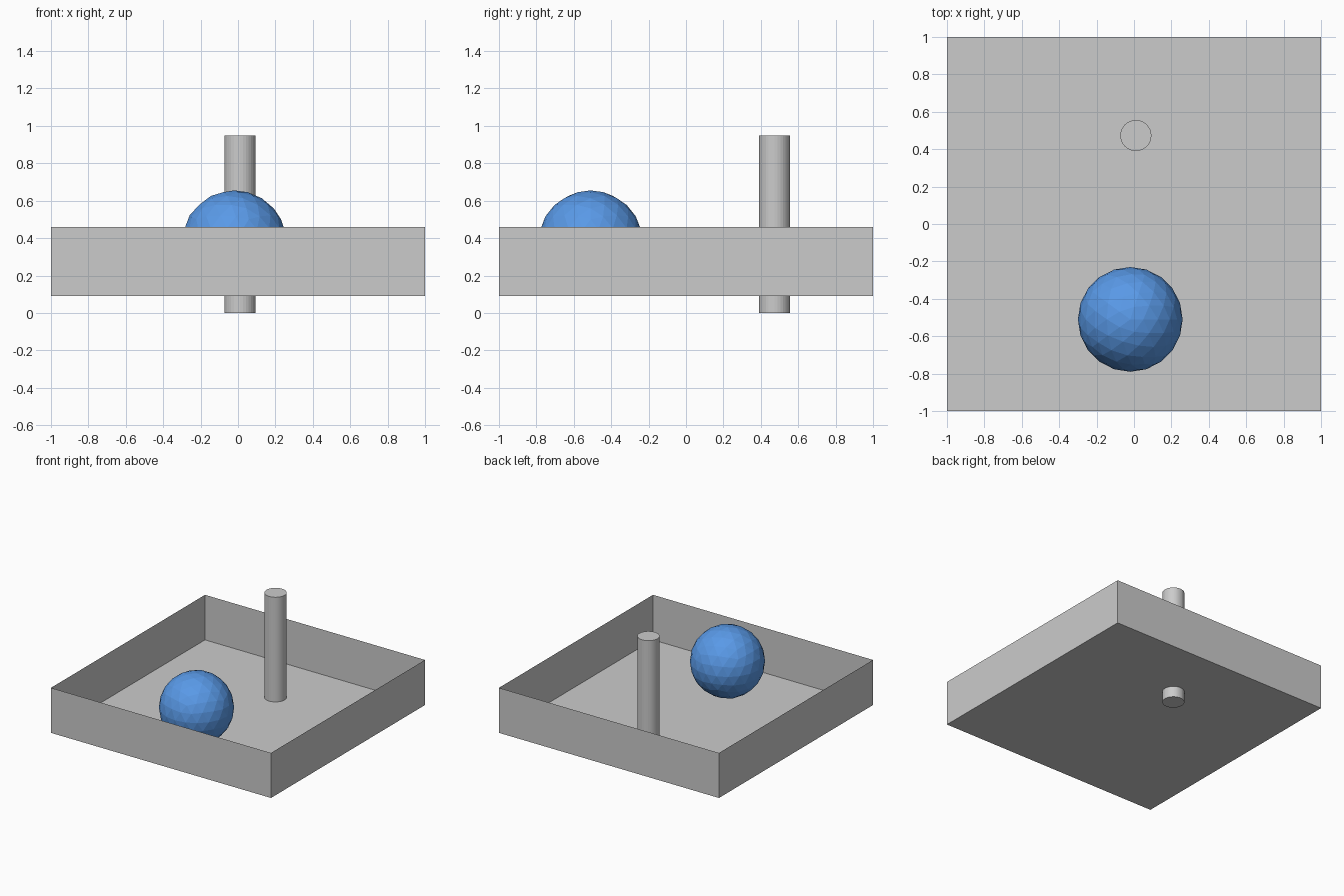
import bpy, bmesh
from mathutils import Matrix

if "Cube" in bpy.data.objects:
    bpy.data.objects.remove(bpy.data.objects["Cube"])


def add_object(name, bm, location):
    mesh = bpy.data.meshes.new(name)
    bm.to_mesh(mesh)
    bm.free()
    obj = bpy.data.objects.new(name, mesh)
    obj.location = location
    bpy.context.collection.objects.link(obj)
    return obj


# Open tray: thin-walled box without its lid
TRAY_BOTTOM, TRAY_TOP = 0.09, 0.46
bm = bmesh.new()
bmesh.ops.create_cube(bm, size=1, matrix=Matrix.Diagonal((2, 2, TRAY_TOP - TRAY_BOTTOM, 1)))
bm.normal_update()
lid = [f for f in bm.faces if f.normal.z > 0.9]
bmesh.ops.delete(bm, geom=lid, context='FACES_ONLY')
add_object("tray", bm, (0, 0, (TRAY_BOTTOM + TRAY_TOP) / 2))

# Upright post passing through the tray floor
bm = bmesh.new()
bmesh.ops.create_cone(bm, cap_ends=True, segments=32, radius1=0.083, radius2=0.083, depth=0.95)
add_object("post", bm, (0.01, 0.473, 0.475))

# Faceted blue ball resting on the floor
bm = bmesh.new()
bmesh.ops.create_icosphere(bm, subdivisions=3, radius=0.28)
ball = add_object("ball", bm, (-0.02, -0.51, 0.375))
blue = bpy.data.materials.new("blue")
blue.diffuse_color = (0.1, 0.32, 0.8, 1)
blue.use_nodes = True
blue.node_tree.nodes["Principled BSDF"].inputs["Base Color"].default_value = blue.diffuse_color
ball.data.materials.append(blue)
